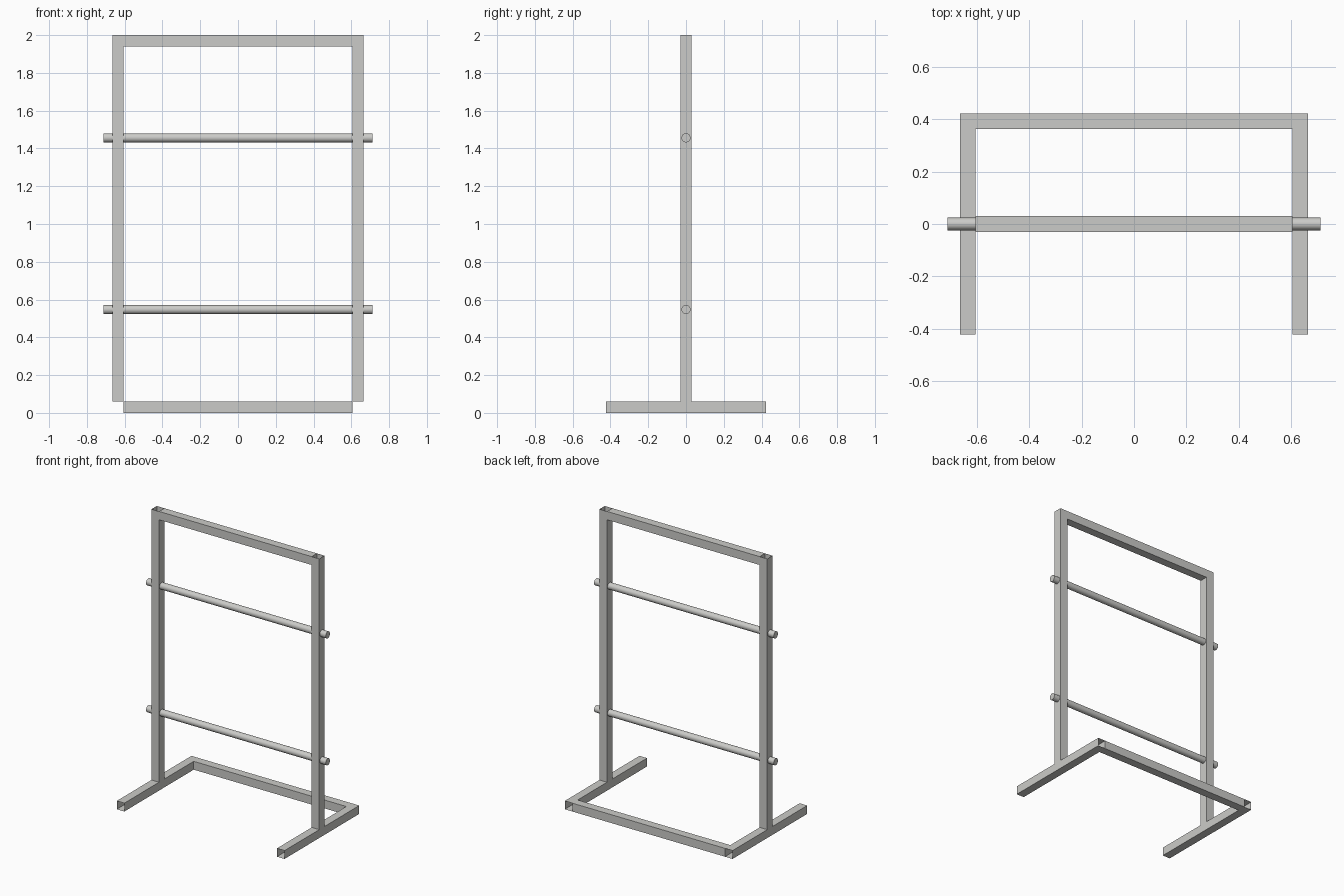
import bpy
import bmesh
from mathutils import Vector

cube = bpy.data.objects.get("Cube")
if cube:
    bpy.data.objects.remove(cube, do_unlink=True)

# Single brushed grey metal
metal = bpy.data.materials.new("grey_metal")
metal.use_nodes = True
GREY = (0.6, 0.6, 0.58, 1)
metal.diffuse_color = GREY
metal.node_tree.nodes["Principled BSDF"].inputs["Base Color"].default_value = GREY

HALF = 0.03        # half the width of the square tube
SIDE = 0.635       # centre line of the side tubes
INNER = SIDE - HALF
DEPTH = 0.4225     # half the length of the feet
TOP = 2.0
ROD_RADIUS = 0.024
ROD_END = 0.712


def finish(bm, name):
    bmesh.ops.recalc_face_normals(bm, faces=bm.faces)
    mesh = bpy.data.meshes.new(name)
    bm.to_mesh(mesh)
    bm.free()
    mesh.materials.append(metal)
    obj = bpy.data.objects.new(name, mesh)
    bpy.context.collection.objects.link(obj)
    return obj


def square_tube(name, start, end):
    """Thin open-ended square tube between two points along one axis."""
    start, end = Vector(start), Vector(end)
    axis = end - start
    bm = bmesh.new()
    bmesh.ops.create_cube(bm, size=1)
    k = max(range(3), key=lambda i: abs(axis[i]))
    caps = [f for f in bm.faces if abs(f.normal[k]) > 0.5]
    bmesh.ops.delete(bm, geom=caps, context='FACES_ONLY')
    size = [2 * HALF] * 3
    size[k] = abs(axis[k])
    bmesh.ops.scale(bm, vec=size, verts=bm.verts)
    bmesh.ops.translate(bm, vec=(start + end) / 2, verts=bm.verts)
    # Point the walls outwards
    mid = (start + end) / 2
    for f in bm.faces:
        f.normal_update()
        if f.normal.dot(f.calc_center_median() - mid) < 0:
            f.normal_flip()
    return finish(bm, name)


def rod(name, z):
    """Round rail passing through both uprights."""
    bpy.ops.mesh.primitive_cylinder_add(
        vertices=24, radius=ROD_RADIUS, depth=2 * ROD_END,
        location=(0, 0, z), rotation=(0, 1.5707963, 0))
    obj = bpy.context.object
    obj.name = name
    obj.data.materials.append(metal)
    bpy.ops.object.shade_smooth_by_angle()


# Feet and uprights on both sides
for side, s in (("left", 1), ("right", -1)):
    x = s * SIDE
    square_tube(side + "_foot", (x, -DEPTH, HALF), (x, DEPTH, HALF))
    square_tube(side + "_upright", (x, 0, 2 * HALF), (x, 0, TOP))

# Cross bars between the sides
back = DEPTH - HALF
square_tube("back_base_bar", (-INNER, back, HALF), (INNER, back, HALF))
square_tube("top_bar", (-INNER, 0, TOP - HALF), (INNER, 0, TOP - HALF))

# Round rails
rod("upper_rail", 1.456)
rod("lower_rail", 0.547)
